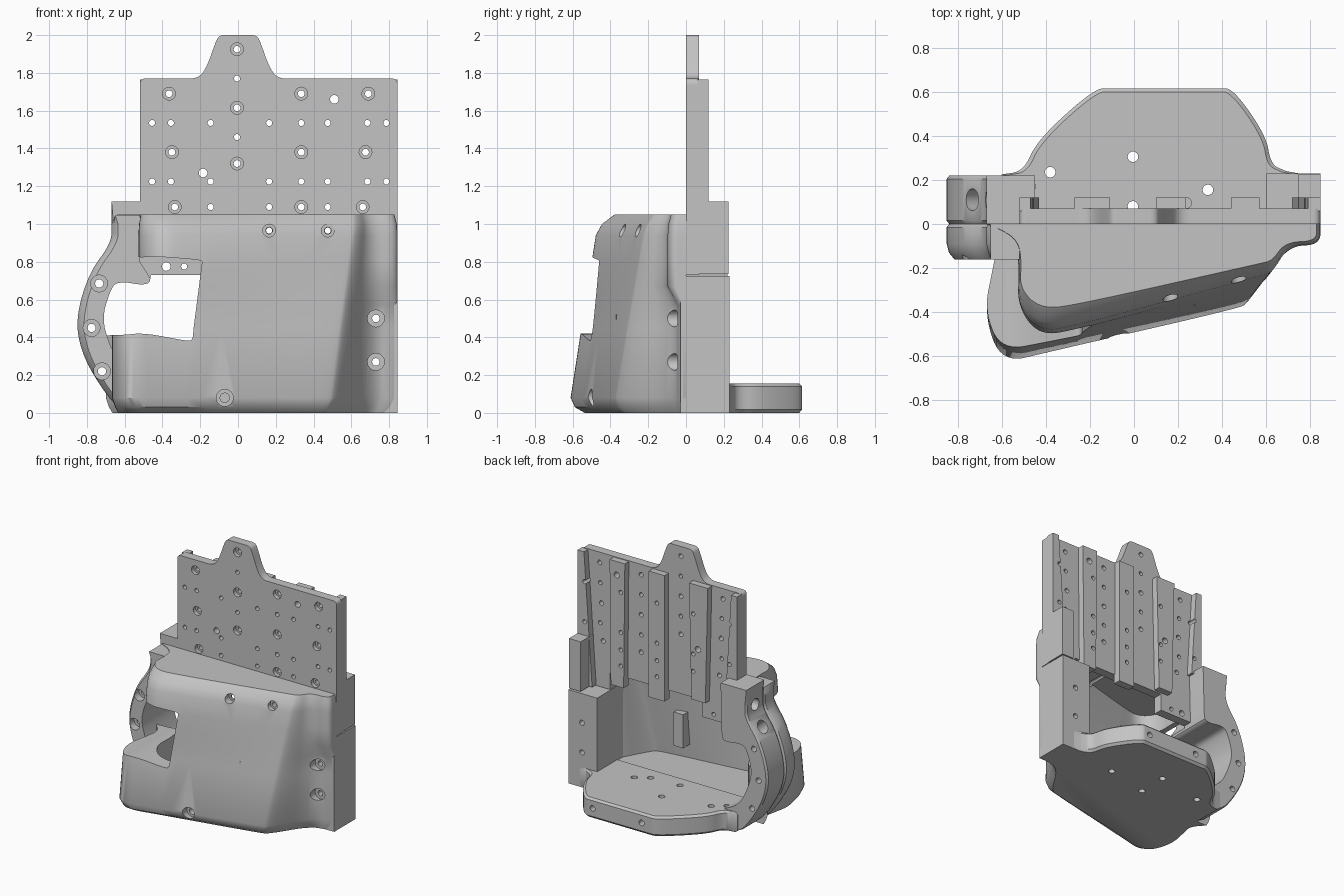
import bpy, bmesh, math
from mathutils import Matrix, Vector

old = bpy.data.objects.get("Cube")
if old:
    bpy.data.objects.remove(old, do_unlink=True)

grey = bpy.data.materials.new("machined grey")
grey.use_nodes = True
grey.diffuse_color = (0.55, 0.55, 0.55, 1)
grey.node_tree.nodes["Principled BSDF"].inputs["Base Color"].default_value = (0.55, 0.55, 0.55, 1)


def finish(name, bm):
    bmesh.ops.recalc_face_normals(bm, faces=bm.faces)
    mesh = bpy.data.meshes.new(name)
    bm.to_mesh(mesh)
    bm.free()
    mesh.materials.append(grey)
    obj = bpy.data.objects.new(name, mesh)
    bpy.context.collection.objects.link(obj)
    return obj


def activate(obj):
    bpy.ops.object.select_all(action='DESELECT')
    obj.select_set(True)
    bpy.context.view_layer.objects.active = obj


def smooth(obj, angle=35):
    activate(obj)
    bpy.ops.object.shade_smooth_by_angle(angle=math.radians(angle))


def loft(name, rings):
    """Closed solid through rings of equal point count."""
    bm = bmesh.new()
    loops = [[bm.verts.new(p) for p in ring] for ring in rings]
    n = len(loops[0])
    for a, b in zip(loops, loops[1:]):
        for i in range(n):
            bm.faces.new((a[i], a[(i + 1) % n], b[(i + 1) % n], b[i]))
    bm.faces.new(loops[0])
    bm.faces.new(loops[-1])
    return finish(name, bm)


def prism(name, pts, axis, lo, hi):
    """Extrude an outline: (x, z) along y, or (x, y) along z."""
    place = (lambda p, d: (p[0], d, p[1])) if axis == 'y' else (lambda p, d: (p[0], p[1], d))
    return loft(name, [[place(p, d) for p in pts] for d in (lo, hi)])


def box(name, x, y, z):
    return prism(name, [(x[0], y[0]), (x[1], y[0]), (x[1], y[1]), (x[0], y[1])], 'z', *z)


def cut(cutter, *targets):
    cutter.hide_render = True
    for obj in targets:
        mod = obj.modifiers.new("cut", 'BOOLEAN')
        mod.operation, mod.solver, mod.object = 'DIFFERENCE', 'EXACT', cutter
        activate(obj)
        bpy.ops.object.modifier_apply(modifier=mod.name)
    bpy.data.objects.remove(cutter, do_unlink=True)


def rounded(pts, steps=3):
    """Corner cutting on an open path, end points kept."""
    pts = [Vector(p) for p in pts]
    for _ in range(steps):
        out = [pts[0]]
        for a, b in zip(pts, pts[1:]):
            out += [a.lerp(b, 0.25), a.lerp(b, 0.75)]
        pts = out + [pts[-1]]
    return pts


def hole_cutter(specs, matrix=Matrix()):
    """Stepped drills along y: (x, z, radius, wide radius, start, step, end)."""
    bm = bmesh.new()
    n = 16
    for x, z, r, wide, start, step, end in specs:
        rings = [(wide, start), (wide, step), (r, step), (r, end)] if wide else [(r, start), (r, end)]
        loops = [[bm.verts.new((x + q * math.cos(i * math.tau / n), d, z + q * math.sin(i * math.tau / n)))
                  for i in range(n)] for q, d in rings]
        for a, b in zip(loops, loops[1:]):
            for i in range(n):
                bm.faces.new((a[i], a[(i + 1) % n], b[(i + 1) % n], b[i]))
        bm.faces.new(loops[0])
        bm.faces.new(loops[-1])
    bm.transform(matrix)
    return finish("drill", bm)


# Front shell: lofted sections leaning back towards the top
low = [(.845, 0), (.845, -.03), (.69, -.06), (.515, -.37), (.45, -.4),
       (-.38, -.59), (-.6, -.645), (-.68, -.42), (-.64, -.2), (-.62, -.1), (-.7, 0)]
high = [(.845, 0), (.845, -.095), (.7, -.1), (.635, -.21), (.585, -.225),
        (-.25, -.45), (-.43, -.48), (-.53, -.36), (-.52, -.2), (-.54, -.08), (-.67, 0)]


def clamp(t):
    return max(0, min(1, t))


def section(lower, upper, z, sx, sy, shift=0):
    """Front panel leans evenly; left pad and right corner step at their own heights."""
    path = []
    for i, (a, b) in enumerate(zip(lower, upper)):
        pad, corner = clamp((z - .57) / .1), clamp((z - .45) / .35)
        tx = corner if i > 4 else z
        ty = pad if i < 3 else z
        path.append(Vector((a[0] + (b[0] - a[0]) * tx, a[1] + (b[1] - a[1]) * ty)))
    return [(p.x * sx, p.y * sy + shift, z) for p in rounded(path)]


shell = loft("front_shell", [section(low, high, *s) for s in (
    (0, .95, .86), (.03, .975, .95), (.08, 1, 1), (.45, 1, 1), (.57, 1, 1), (.67, 1, 1), (.8, 1, 1),
    (.94, 1, 1), (1.0, .995, .95), (1.05, .98, .82))])
# The cavity stays upright on the right, leaving a thick shelf below the window
hollow_low, hollow_high = low[:5] + high[5:], low[:3] + high[3:]
cut(loft("cavity", [section(hollow_low, hollow_high, z, .92, .98, .05) for z in (.15, .5, .97)]), shell)
window = rounded([(-.95, .41), (-.62, .41), (-.5, .425), (-.27, .38), (-.24, .385), (-.235, .45)]) + \
    rounded([(-.19, .8), (-.2, .81), (-.45, .83), (-.53, .82), (-.58, .85), (-.95, .85)])
cut(prism("window", window, 'y', -.9, .3), shell)

# Back plate with its rounded top tab
half_tab = rounded([(.3, 1.77), (.21, 1.77), (.165, 1.83), (.12, 1.96), (.1, 2.0), (.04, 2.0)])
outline = [(-.52, .95), (-.46, .95), (-.46, .73), (-.19, .73), (-.19, .86), (.6, .86), (.6, .73), (.845, .73)]
outline += rounded([(.845, 1.7), (.845, 1.77), (.78, 1.77)]) + half_tab
outline += [(-p.x, p.y) for p in reversed(half_tab)]
outline += rounded([(-.46, 1.77), (-.52, 1.77), (-.52, 1.7)])
plate = prism("back_plate", outline, 'y', 0, .07)

# Raised ribs on the rear of the plate: top span, bottom span, bottom height
ribs = []
for i, (a, b, c, d, bottom) in enumerate([(-.52, -.47, -.52, -.43, 1.1), (-.27, -.11, -.25, -.13, .87),
                                          (.1, .235, .1, .235, .79), (.44, .57, .45, .56, .8),
                                          (.79, .845, .72, .845, .735)]):
    ribs.append(prism("rear_rib_%d" % (i + 1), [(c, bottom), (d, bottom), (b, 1.765), (a, 1.765)],
                      'y', .06, .12))

# Side block stack on the left
lower_block = box("lower_side_block", (.6, .845), (-.03, .23), (0, .725))
upper_block = box("upper_side_block", (.745, .845), (0, .225), (.735, 1.12))
prism("inner_side_block", [(.6, -.14), (.63, -.1), (.65, .05), (.6, .05)], 'z', .14, .725)

# Curved handle on the right, in two halves with eased edges
outer = rounded([(-.45, 0), (-.62, .005), (-.73, .14), (-.83, .32), (-.86, .5), (-.79, .74), (-.67, .9), (-.67, 1.0)])
inner = rounded([(-.46, .74), (-.47, .67), (-.64, .7), (-.68, .64), (-.72, .5), (-.68, .36),
                 (-.61, .22), (-.45, .14)], 2)


def handle(name, cap, inside, steps):
    rings = []
    for y, ease in steps:
        rings.append([(x + ease, y, z) for x, z in outer] + [(x, y, z) for x, z in cap + inside])
    return loft(name, rings)


rear_handle = handle("rear_handle", [(-.67, 1.12), (-.45, 1.12)], inner,
                     [(0, .012), (.015, 0), (.205, 0), (.22, .012)])
front_handle = handle("front_handle", [(-.65, 1.045), (-.52, 1.045), (-.52, .8)], inner[3:],
                      [(0, .012), (-.015, 0), (-.09, 0), (-.13, .01), (-.16, .035)])
cut(hole_cutter([(0, 0, .05, 0, -.12, 0, .3)],
                Matrix.Translation((-.74, .11, .82)) @ Matrix.Rotation(math.radians(-50), 4, 'Y')
                @ Matrix.Rotation(math.radians(90), 4, 'X')), rear_handle)
cut(hole_cutter([(-.11, .97, .045, 0, -.75, 0, -.56)], Matrix.Rotation(math.radians(-90), 4, 'Z')), rear_handle)

# Floor plate with eased upper and lower edges
floor_outline = [(.8, -.02), (.8, .22)] + rounded([(.69, .24), (.62, .27), (.6, .4), (.45, .615), (.38, .615)]) + \
    rounded([(-.1, .615), (-.18, .615), (-.44, .38), (-.5, .24), (-.6, .225)]) + [(-.6, -.02)]
floor = loft("floor", [[(.1 + (x - .1) * s, .1 + (y - .1) * s, z) for x, y in floor_outline]
                       for z, s in ((0, .97), (.018, 1), (.14, 1), (.155, .97))])

# Stub on the inside of the shell
box("inner_stub", (.2, .28), (-.37, -.25), (.26, .52))

# Screw holes in the plate
small, wide = .016, .034
specs = [(x, z, small, 0, -.05, 0, .3) for z in (1.535, 1.225)
         for x in (-.455, -.355, -.145, .165, .335, .475, .685, .785)]
specs += [(x, z, small, 0, -.05, 0, .3) for z in (1.09, .965) for x in (.165, .475)]
specs += [(-.145, 1.09, small, 0, -.05, 0, .3), (-.285, .775, small, 0, -.05, 0, .3)]
specs += [(-.005, z, small, 0, -.05, 0, .3) for z in (1.77, 1.46)]
specs += [(-.005, z, .018, wide, -.05, .03, .3) for z in (1.925, 1.615, 1.32)]
specs += [(x, z, .018, wide, -.05, .03, .3) for z, s in ((1.69, 0), (1.38, .015), (1.09, .03))
          for x in (-.365 + s, .335, .69 - s)]
specs += [(x, z, .023, 0, -.05, 0, .3) for x, z in ((.51, 1.66), (-.185, 1.27), (-.38, .775))]
cut(hole_cutter(specs), plate, *ribs)

# Recessed screws in shell, handle and side block
cut(hole_cutter([(x, .965, .018, .034, -.8, -.21 - .2 * (.6 - x), .3) for x in (.165, .475)]
                + [(-.07, .08, .025, .045, -.9, -.46, -.3)]
                + [(.73, z, .02, .045, -.5, -.035, .4) for z in (.5, .27)]), shell)
cut(hole_cutter([(.73, z, .02, 0, -.5, 0, .4) for z in (.5, .27)]), lower_block)
cut(hole_cutter([(x, z, .022, .045, -.5, -.1, .4) for x, z in ((-.735, .685), (-.775, .45), (-.72, .22))]),
    front_handle, rear_handle)

# Vertical holes through the floor and blind holes in its rear edge
cut(hole_cutter([(x, -y, .024, 0, start, 0, .4) for x, y, start in
                 ((-.005, .305, -.1), (.335, .155, -.1), (-.38, .235, -.1), (-.005, .08, -.1),
                  (.237, .095, .05), (-.47, .17, .05))],
                Matrix.Rotation(math.radians(90), 4, 'X')), floor)
cut(hole_cutter([(x, .08, .022, 0, .54, 0, .7) for x in (.37, -.05)]), floor)

for part in (shell, plate, rear_handle, front_handle, floor):
    smooth(part)
